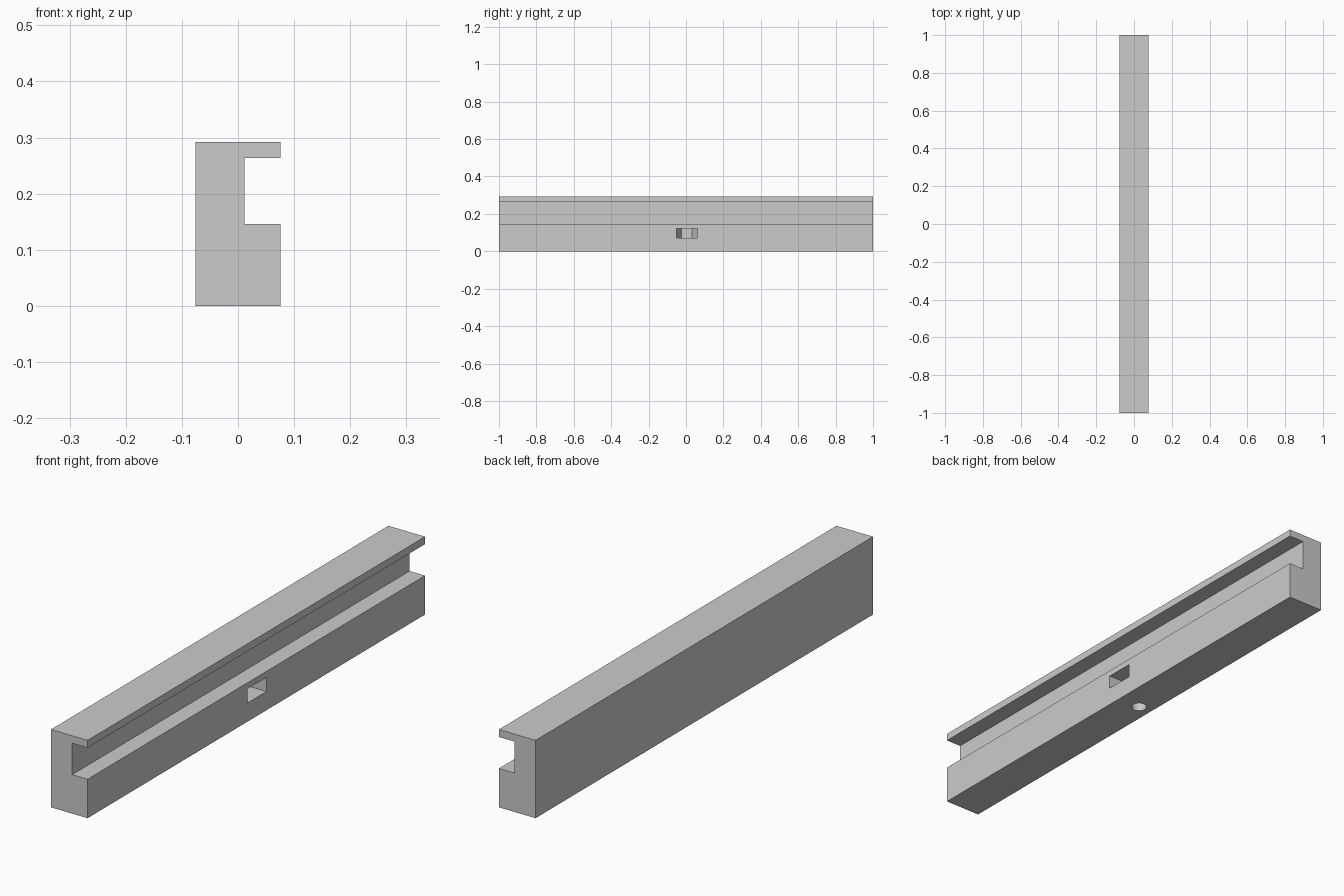
import bpy, bmesh
from math import radians

cube = bpy.data.objects.get("Cube")
if cube:
    bpy.data.objects.remove(cube, do_unlink=True)

grey = bpy.data.materials.new("light grey")
grey.use_nodes = True
COLOUR = (0.6, 0.6, 0.6, 1)
grey.diffuse_color = COLOUR
grey.node_tree.nodes["Principled BSDF"].inputs["Base Color"].default_value = COLOUR


def prism(name, outline, depth):
    """Extrude a closed 3D outline along the depth vector."""
    bm = bmesh.new()
    face = bm.faces.new([bm.verts.new(p) for p in outline])
    ext = bmesh.ops.extrude_face_region(bm, geom=[face])
    moved = [v for v in ext["geom"] if isinstance(v, bmesh.types.BMVert)]
    bmesh.ops.translate(bm, verts=moved, vec=depth)
    bmesh.ops.recalc_face_normals(bm, faces=bm.faces)
    mesh = bpy.data.meshes.new(name)
    bm.to_mesh(mesh)
    bm.free()
    mesh.materials.append(grey)
    obj = bpy.data.objects.new(name, mesh)
    bpy.context.collection.objects.link(obj)
    return obj


# Grooved rail: one cross-section swept along y
half, groove, ledge, lip, top = 0.076, 0.012, 0.146, 0.264, 0.292
section = [(-half, 0), (half, 0), (half, ledge), (groove, ledge),
           (groove, lip), (half, lip), (half, top), (-half, top)]
rail = prism("grooved_rail", [(x, -1, z) for x, z in section], (0, 2, 0))

# Nut pocket: half hexagon inside, open through the right face
cx, cy, r = -0.02, 0.005, 0.056
inner = cx - r * 0.866
pocket = [(0.1, cy - r), (cx, cy - r), (inner, cy - r / 2),
          (inner, cy + r / 2), (cx, cy + r), (0.1, cy + r)]
nut_pocket = prism("nut_pocket_cutter", [(x, y, 0.07) for x, y in pocket], (0, 0, 0.053))

# Screw hole from the underside up into the pocket
bpy.ops.mesh.primitive_cylinder_add(vertices=32, radius=0.028, depth=0.14,
                                    location=(cx, cy, 0.03))
screw_hole = bpy.context.object
screw_hole.name = "screw_hole_cutter"
screw_hole.data.materials.append(grey)

for cutter in (nut_pocket, screw_hole):
    mod = rail.modifiers.new(cutter.name, "BOOLEAN")
    mod.operation = "DIFFERENCE"
    mod.solver = "EXACT"
    mod.object = cutter
    cutter.hide_render = True
    cutter.hide_viewport = True
    cutter.display_type = "WIRE"

bpy.ops.object.select_all(action="DESELECT")
rail.select_set(True)
bpy.context.view_layer.objects.active = rail
for mod in list(rail.modifiers):
    bpy.ops.object.modifier_apply(modifier=mod.name)
bpy.ops.object.shade_smooth_by_angle(angle=radians(30))
for cutter in (nut_pocket, screw_hole):
    bpy.data.objects.remove(cutter, do_unlink=True)
